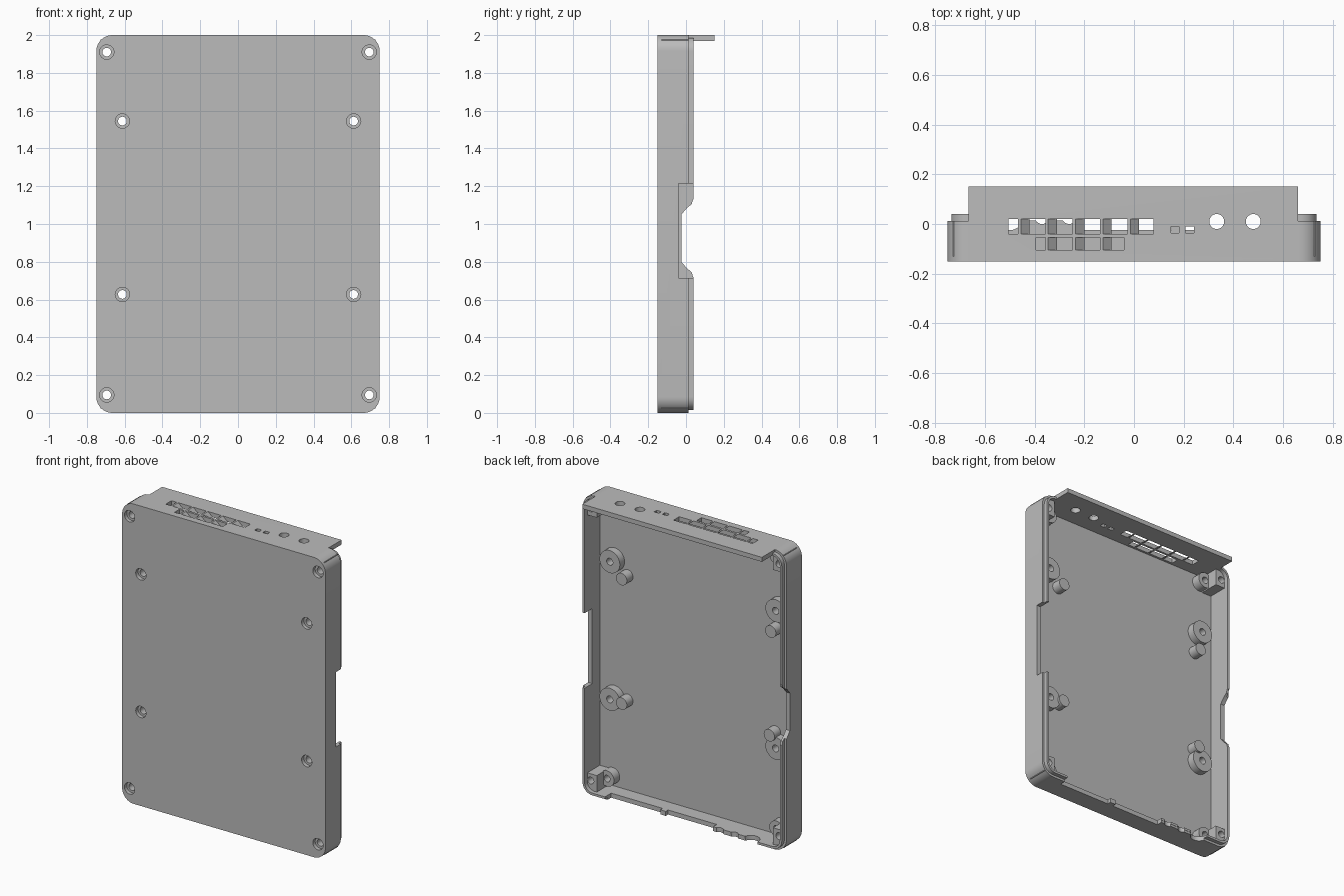
import bpy, bmesh, math
from mathutils import Matrix, Vector

if "Cube" in bpy.data.objects:
    bpy.data.objects.remove(bpy.data.objects["Cube"])

grey = bpy.data.materials.new("plain grey")
grey.use_nodes = True
grey.diffuse_color = (0.5, 0.5, 0.5, 1)
grey.node_tree.nodes["Principled BSDF"].inputs["Base Color"].default_value = (0.5, 0.5, 0.5, 1)


def finish(bm, name):
    bmesh.ops.recalc_face_normals(bm, faces=bm.faces)
    mesh = bpy.data.meshes.new(name)
    bm.to_mesh(mesh)
    bm.free()
    mesh.materials.append(grey)
    ob = bpy.data.objects.new(name, mesh)
    bpy.context.collection.objects.link(ob)
    return ob


def extrude(name, points, vec):
    """Closed 3D outline swept along a vector."""
    bm = bmesh.new()
    face = bm.faces.new([bm.verts.new(p) for p in points])
    new = bmesh.ops.extrude_face_region(bm, geom=[face])["geom"]
    bmesh.ops.translate(bm, vec=vec, verts=[v for v in new if isinstance(v, bmesh.types.BMVert)])
    return finish(bm, name)


def box(name, x0, x1, y0, y1, z0, z1):
    return extrude(name, [(x0, y0, z0), (x1, y0, z0), (x1, y1, z0), (x0, y1, z0)], (0, 0, z1 - z0))


def rod(name, x, z, r, y0, y1):
    """Cylinder along y."""
    turn = [math.tau * i / 32 for i in range(32)]
    return extrude(name, [(x + r * math.cos(a), y0, z + r * math.sin(a)) for a in turn], (0, y1 - y0, 0))


def bore(name, x, y, r, z0, z1):
    """Cylinder along z."""
    turn = [math.tau * i / 32 for i in range(32)]
    return extrude(name, [(x + r * math.cos(a), y + r * math.sin(a), z0) for a in turn], (0, 0, z1 - z0))


def rounded_slab(name, inset, y0, y1):
    """Rounded rectangle in the xz plane, swept along y."""
    r = 0.085 - inset
    pts = []
    for k, (sx, sz) in enumerate([(1, 1), (-1, 1), (-1, -1), (1, -1)]):
        for i in range(11):
            a = math.pi / 2 * (k + i / 10)
            pts.append((sx * 0.665 + r * math.cos(a), y0, 1 + sz * 0.915 + r * math.sin(a)))
    return extrude(name, pts, (0, y1 - y0, 0))


def combine(base, other, operation):
    mod = base.modifiers.new("combine", "BOOLEAN")
    mod.operation, mod.solver, mod.object = operation, "EXACT", other
    bpy.context.view_layer.objects.active = base
    bpy.ops.object.modifier_apply(modifier=mod.name)
    bpy.data.objects.remove(other)


def add(ob):
    combine(case, ob, "UNION")


def cut(ob):
    combine(case, ob, "DIFFERENCE")


# Tray with a stepped rim
case = rounded_slab("case_tray", 0, -0.15, 0.013)
add(rounded_slab("lip", 0.015, -0.1, 0.04))
cut(rounded_slab("cavity", 0.03, -0.12, 0.1))

# Corner posts and the blind bosses beside them
screws = [(s * 0.695, z) for s in (-1, 1) for z in (0.095, 1.91)]
for x, z in screws:
    s = math.copysign(1, x)
    xs = sorted((s * 0.65, s * 0.728))
    zs = (0.024, 0.14) if z < 1 else (1.86, 1.976)
    add(box("post", xs[0], xs[1], -0.13, 0.012, zs[0], zs[1]))
    add(rod("boss", s * 0.625, z + 0.004, 0.052, -0.13, -0.06))
    cut(rod("blind_hole", s * 0.625, z + 0.004, 0.022, -0.11, 0))

# Standoffs and locating pins
mounts = [(s * 0.612, z) for s in (-1, 1) for z in (0.627, 1.545)]
for x, z in mounts:
    add(rod("standoff", x, z, 0.075, -0.13, -0.07))
for x, z in [(0.515, 1.46), (0.515, 0.63), (-0.585, 1.405), (-0.575, 0.71)]:
    add(rod("pin", x, z, 0.04, -0.13, -0.055))

# Countersunk screw holes
for x, z in screws + mounts:
    cut(rod("hole", x, z, 0.023, -0.2, 0.1))
    cut(rod("counterbore", x, z, 0.038, -0.2, -0.125))

# Side openings: square on one wall, flared on the other
cut(box("square_opening", 0.69, 0.8, -0.04, 0.1, 0.715, 1.215))
flare = [(0.06, 0.715), (0.037, 0.72), (0.03, 0.745), (0.005, 0.765), (-0.012, 0.785), (-0.025, 0.8),
         (-0.025, 1.05), (-0.012, 1.065), (0.005, 1.085), (0.03, 1.105), (0.037, 1.13), (0.06, 1.135)]
cut(extrude("flared_opening", [(-0.8, y, z) for y, z in flare], (0.11, 0, 0)))

# Bottom edge: long connector openings and round cable notches
cut(box("wide_opening", 0.19, 0.57, -0.025, 0.1, -0.1, 0.06))
cut(box("middle_opening", -0.21, 0.15, -0.025, 0.1, -0.1, 0.06))
cut(box("tab_trim", 0.13, 0.2, 0.0, 0.1, -0.1, 0.06))
cut(box("rim_trim", -0.5, -0.2, 0.015, 0.1, -0.1, 0.06))
for x, r in [(-0.5, 0.055), (-0.37, 0.03), (-0.26, 0.03)]:
    cut(bore("cable_notch", x, 0.03, r, -0.1, 0.06))

# Top plate that stands out behind the rim
add(box("top_plate", -0.665, 0.66, -0.14, 0.15, 1.97, 2.0))

# Vent rows, jacks and indicator holes through the top
rows = [(-0.505, 0.078, -0.04, 0.02, 5, -0.455), (-0.395, -0.04, -0.105, -0.055, 3, -0.345)]
for x0, x1, y0, y1, n, first in rows:
    cut(box("vent_row", x0, x1, y0, y1, 1.9, 2.1))
for x in (0.165, 0.225):
    cut(box("indicator_hole", x - 0.017, x + 0.017, -0.037, -0.01, 1.9, 2.1))
for x in (0.333, 0.48):
    cut(bore("jack_hole", x, 0.01, 0.03, 1.9, 2.1))

# Slanted vent bars
for x0, x1, y0, y1, n, first in rows:
    for i in range(n):
        x = first + 0.11 * i
        profile = [(x - 0.012, 2), (x, 2), (x + 0.035, 1.97), (x + 0.023, 1.97)]
        extrude("vent_bar", [(px, y0 - 0.002, pz) for px, pz in profile], (0, y1 - y0 + 0.004, 0))

bpy.ops.object.select_all(action="DESELECT")
case.select_set(True)
bpy.context.view_layer.objects.active = case
bpy.ops.object.shade_smooth_by_angle(angle=math.radians(30))
